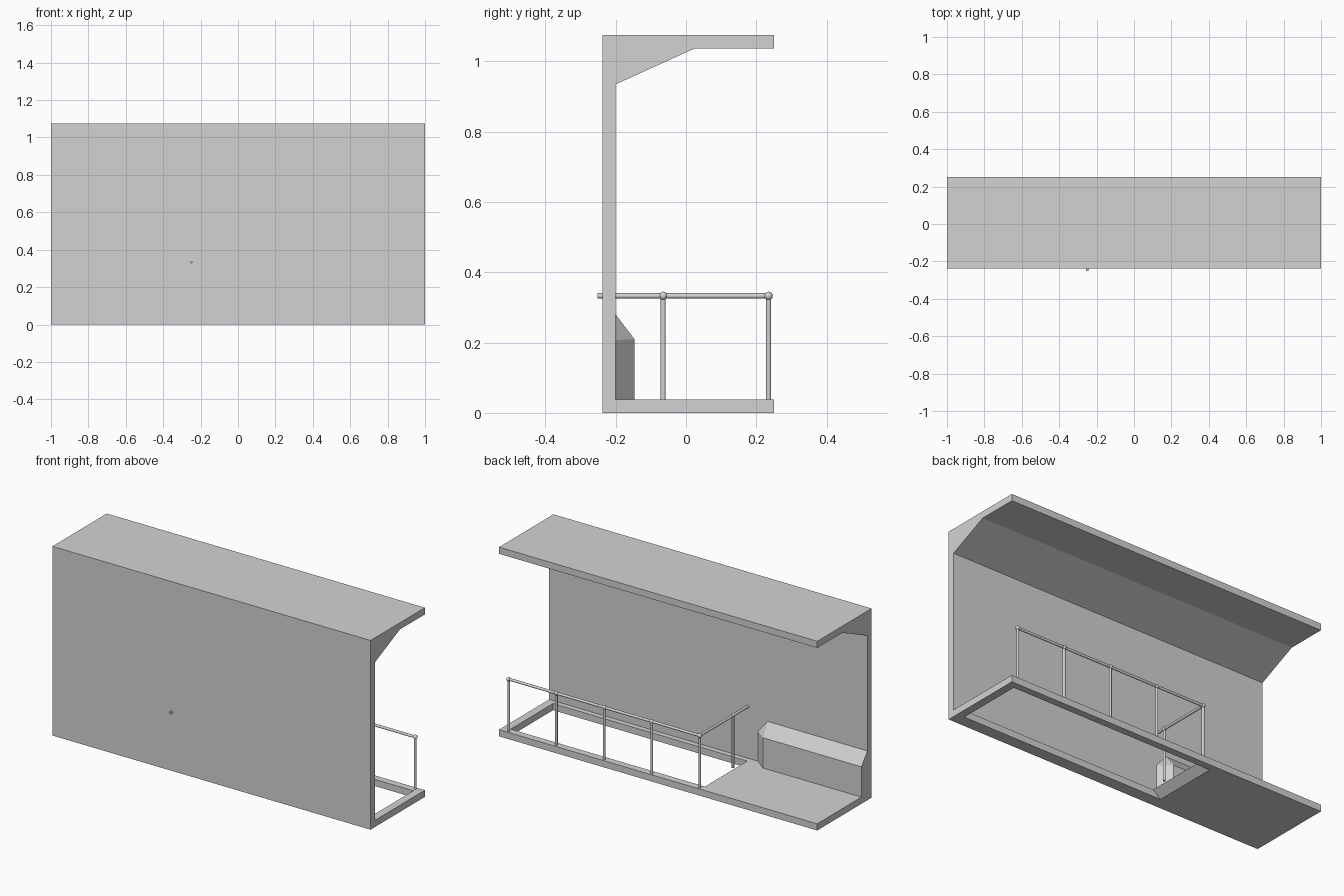
import bpy, bmesh
from mathutils import Vector

cube = bpy.data.objects.get("Cube")
if cube:
    bpy.data.objects.remove(cube, do_unlink=True)

GREY = (0.65, 0.65, 0.65, 1.0)
mat = bpy.data.materials.new("light_grey")
mat.use_nodes = True
mat.diffuse_color = GREY
mat.node_tree.nodes["Principled BSDF"].inputs["Base Color"].default_value = GREY


def add_object(name, bm):
    bmesh.ops.recalc_face_normals(bm, faces=bm.faces)
    mesh = bpy.data.meshes.new(name)
    bm.to_mesh(mesh)
    bm.free()
    mesh.materials.append(mat)
    obj = bpy.data.objects.new(name, mesh)
    bpy.context.collection.objects.link(obj)
    return obj


def prism(name, points, offset):
    """Extrude a closed outline along an offset."""
    bm = bmesh.new()
    face = bm.faces.new([bm.verts.new(p) for p in points])
    made = bmesh.ops.extrude_face_region(bm, geom=[face])
    moved = [v for v in made["geom"] if isinstance(v, bmesh.types.BMVert)]
    bmesh.ops.translate(bm, verts=moved, vec=offset)
    return add_object(name, bm)


def select_only(obj):
    bpy.ops.object.select_all(action="DESELECT")
    obj.select_set(True)
    bpy.context.view_layer.objects.active = obj


def smooth(obj):
    select_only(obj)
    bpy.ops.object.shade_smooth_by_angle()


def bar(name, start, end, radius):
    """Round bar between two points."""
    a, b = Vector(start), Vector(end)
    bm = bmesh.new()
    bmesh.ops.create_cone(bm, cap_ends=True, segments=16, radius1=radius,
                          radius2=radius, depth=(b - a).length)
    bm.transform((b - a).to_track_quat("Z", "Y").to_matrix().to_4x4())
    bmesh.ops.translate(bm, verts=bm.verts, vec=(a + b) / 2)
    smooth(add_object(name, bm))


def ball(name, centre, radius):
    bm = bmesh.new()
    bmesh.ops.create_uvsphere(bm, u_segments=16, v_segments=10, radius=radius)
    bmesh.ops.translate(bm, verts=bm.verts, vec=centre)
    smooth(add_object(name, bm))


# Shell: floor, wall, sloped haunch and roof in one profile
WALL, BACK, FLOOR = -0.2, 0.25, 0.038
profile = [(-0.238, 0), (BACK, 0), (BACK, FLOOR), (WALL, FLOOR), (WALL, 0.935),
           (0.025, 1.037), (BACK, 1.037), (BACK, 1.075), (-0.238, 1.075)]
shell = prism("shell", [(-1, y, z) for y, z in profile], (2, 0, 0))

# Floor opening with one slanted end
outline = [(-0.44, -0.1), (0.955, -0.1), (0.955, 0.138), (-0.14, 0.138)]
cutter = prism("opening_cutter", [(x, -0.17, z) for x, z in outline], (0, 0.38, 0))
cutter.hide_render = True
cut = shell.modifiers.new("opening", "BOOLEAN")
cut.operation = "DIFFERENCE"
cut.solver = "EXACT"
cut.object = cutter
select_only(shell)
bpy.ops.object.modifier_apply(modifier=cut.name)
bpy.data.objects.remove(cutter, do_unlink=True)

# Wall housing: angled end and sloped top
bm = bmesh.new()
ends = []
for x_wall, x_front, x_ridge in ((-1, -1, -1), (-0.312, -0.38, -0.374)):
    ends.append([bm.verts.new(p) for p in (
        (x_wall, WALL, FLOOR), (x_front, -0.147, FLOOR), (x_front, -0.147, 0.21),
        (x_ridge, WALL, 0.28), (x_wall, WALL, 0.207))])
near, far = ends
bm.faces.new(near)
bm.faces.new(far[:3] + far[4:])
bm.faces.new(far[2:])
for i in range(5):
    j = (i + 1) % 5
    bm.faces.new((near[i], near[j], far[j], far[i]))
add_object("wall_housing", bm)

# Railing around the opening
RAIL_Z, RAIL_X, RAIL_Y = 0.333, -0.25, 0.235
posts = [(RAIL_X + 0.3 * i, RAIL_Y) for i in range(5)] + [(RAIL_X, -0.065)]
for n, (x, y) in enumerate(posts, 1):
    bar(f"railing_post_{n}", (x, y, FLOOR - 0.002), (x, y, RAIL_Z), 0.007)
    ball(f"railing_joint_{n}", (x, y, RAIL_Z), 0.012)
bar("long_handrail", (RAIL_X, RAIL_Y, RAIL_Z), (posts[4][0], RAIL_Y, RAIL_Z), 0.0075)
bar("side_handrail", (RAIL_X, RAIL_Y, RAIL_Z), (RAIL_X, -0.252, RAIL_Z), 0.0075)
